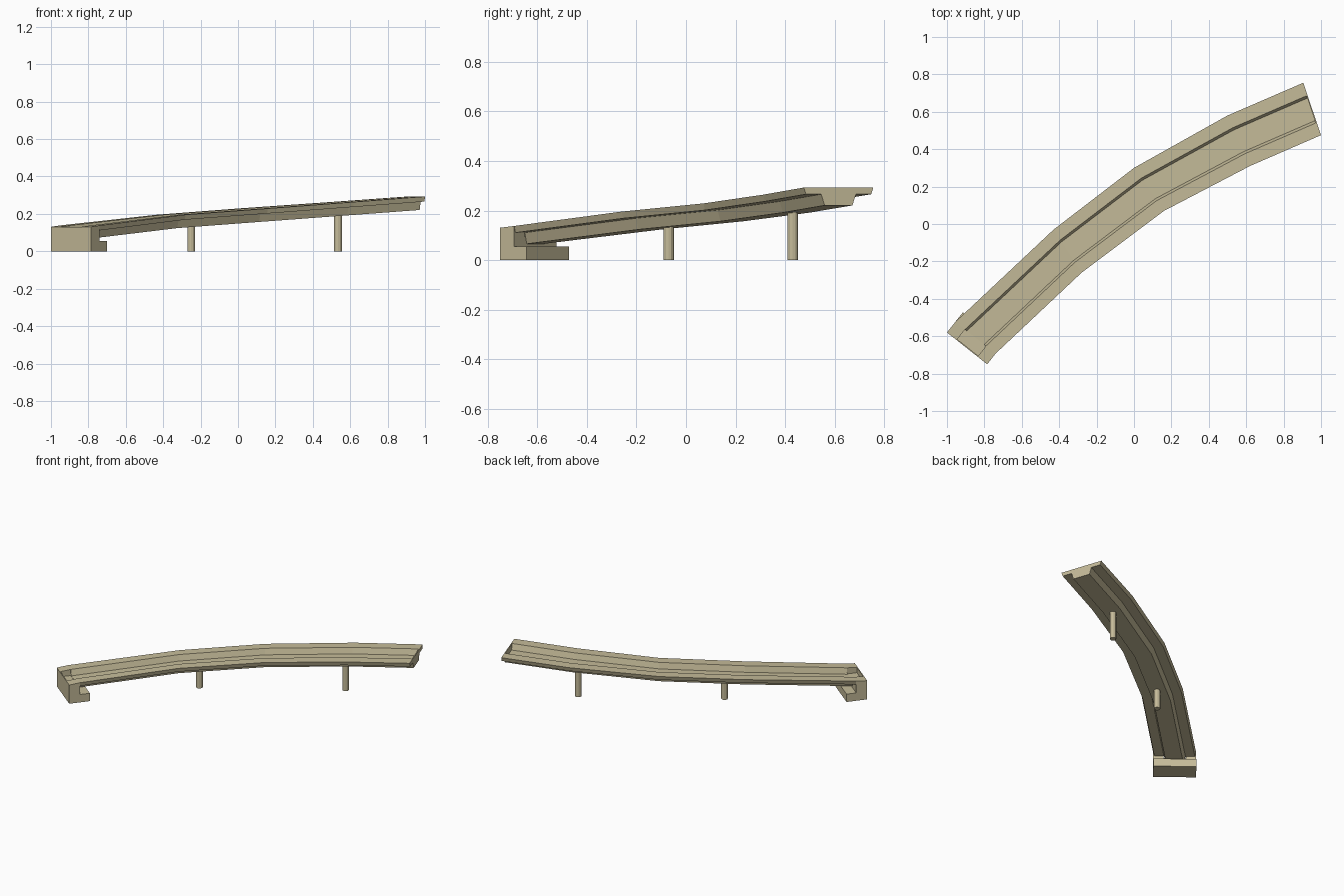
import bpy, bmesh
from mathutils import Vector

if "Cube" in bpy.data.objects:
    bpy.data.objects.remove(bpy.data.objects["Cube"])

MAT = bpy.data.materials.new("concrete")
MAT.diffuse_color = (0.56, 0.50, 0.32, 1)
MAT.use_nodes = True
MAT.node_tree.nodes["Principled BSDF"].inputs["Base Color"].default_value = MAT.diffuse_color


def finish(name, bm):
    bmesh.ops.recalc_face_normals(bm, faces=bm.faces)
    me = bpy.data.meshes.new(name)
    bm.to_mesh(me)
    bm.free()
    me.materials.append(MAT)
    ob = bpy.data.objects.new(name, me)
    bpy.context.collection.objects.link(ob)
    return ob


def loft(name, stations, profile):
    """Sweep a (fraction from right edge, depth) profile through deck stations."""
    bm = bmesh.new()
    rings = []
    for left, right, z in stations:
        l, r = Vector(left), Vector(right)
        ring = []
        for f, d in profile:
            p = r.lerp(l, f)
            ring.append(bm.verts.new((p.x, p.y, z - d)))
        rings.append(ring)
    n = len(profile)
    for a, b in zip(rings, rings[1:]):
        for i in range(n):
            j = (i + 1) % n
            bm.faces.new((a[i], a[j], b[j], b[i]))
    bm.faces.new(rings[0])
    bm.faces.new(rings[-1])
    return finish(name, bm)


def mirrored(half):
    return half + [(1 - f, d) for f, d in reversed(half)]


# Deck stations: left edge, right edge, top height
deck = [
    ((-0.955, -0.523), (-0.74, -0.693), 0.138),
    ((-0.43, -0.03), (-0.28, -0.26), 0.196),
    ((0.0, 0.30), (0.16, 0.07), 0.229),
    ((0.50, 0.58), (0.62, 0.31), 0.264),
    ((0.905, 0.755), (1.0, 0.475), 0.293),
]
under = [(0.30, 0.072), (0.25, 0.027), (0.03, 0.027), (0, 0)]
trough = [(0.24, 0), (0.285, 0.04)]
loft("deck", deck, mirrored(under + trough)[0:])

# Thin plate closing the trough at the high end
l, r, z = deck[-1]
back = Vector((-0.006, -0.002))
loft("end_plate", [(Vector(l) + back, Vector(r) + back, z), deck[-1]],
     mirrored(under))

# Abutment blocks, measured inward from the low end
END_L, END_R = Vector((-1.0, -0.58)), Vector((-0.785, -0.75))
INWARD = Vector((0.62, 0.785))


def block(name, d0, d1, f0, f1, z0, z1, z1_in=None):
    bm = bmesh.new()
    rings = []
    for d, top in ((d0, z1), (d1, z1_in or z1)):
        pts = [END_R.lerp(END_L, f) + INWARD * d for f in (f0, f1)]
        rings.append([bm.verts.new((p.x, p.y, h)) for p, h in
                      ((pts[0], z0), (pts[1], z0), (pts[1], top), (pts[0], top))])
    a, b = rings
    for i in range(4):
        j = (i + 1) % 4
        bm.faces.new((a[i], a[j], b[j], b[i]))
    bm.faces.new(a)
    bm.faces.new(b)
    return finish(name, bm)


block("abutment_footing", 0, 0.137, 0, 1, 0, 0.055)
block("abutment_stem", 0, 0.073, 0, 1, 0.055, 0.095)
block("abutment_back_wall", 0, 0.006, 0, 1, 0.095, 0.131)
for side, f0, f1 in (("right", 0, 0.24), ("left", 0.76, 1)):
    block("abutment_cheek_" + side, 0, 0.073, f0, f1, 0.095, 0.131, 0.138)

# Round support columns
for i, (x, y, top) in enumerate(((-0.25, -0.07, 0.15), (0.535, 0.43, 0.202))):
    bpy.ops.mesh.primitive_cylinder_add(vertices=12, radius=0.021, depth=top,
                                        location=(x, y, top / 2))
    col = bpy.context.object
    col.name = "column_%d" % (i + 1)
    col.data.materials.append(MAT)
